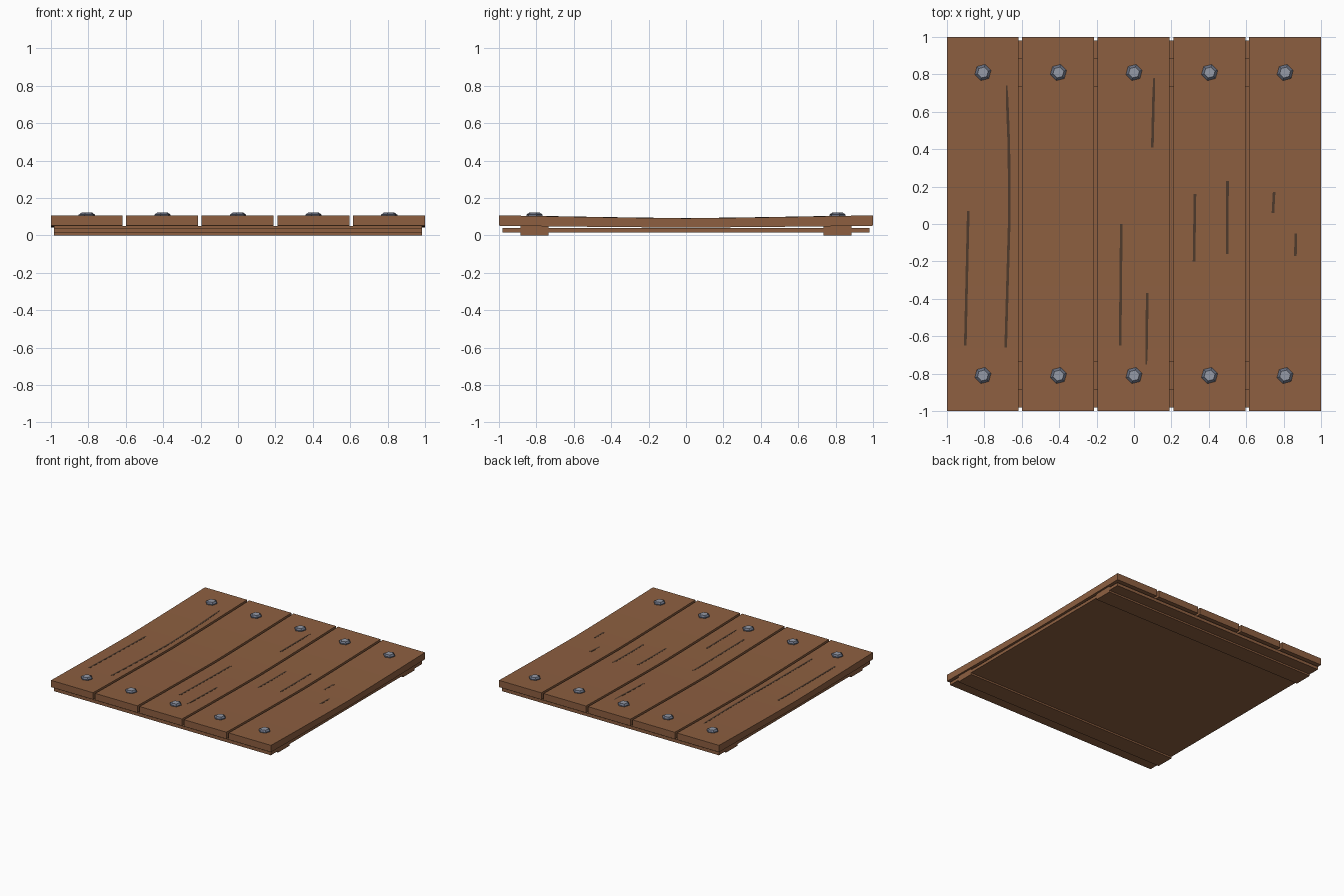
import bpy
import bmesh
import math

cube = bpy.data.objects.get("Cube")
if cube:
    bpy.data.objects.remove(cube, do_unlink=True)


def material(name, rgb):
    linear = [((c / 255 + 0.055) / 1.055) ** 2.4 for c in rgb] + [1]
    mat = bpy.data.materials.new(name)
    mat.use_nodes = True
    mat.diffuse_color = linear
    bsdf = next(n for n in mat.node_tree.nodes if n.type == "BSDF_PRINCIPLED")
    bsdf.inputs["Base Color"].default_value = linear
    return mat


WOOD = material("brown wood", (141, 95, 64))
CRACK = material("dark crack", (78, 58, 44))
STEEL = material("grey steel", (150, 155, 167))
DARK_STEEL = material("dark steel", (104, 110, 126))


def make_object(name, bm, *mats):
    bmesh.ops.recalc_face_normals(bm, faces=bm.faces)
    mesh = bpy.data.meshes.new(name)
    bm.to_mesh(mesh)
    bm.free()
    for mat in mats:
        mesh.materials.append(mat)
    obj = bpy.data.objects.new(name, mesh)
    bpy.context.collection.objects.link(obj)
    return obj


def sag(y):
    """Height of the plank tops, lowest in the middle."""
    return 0.091 + 0.016 * abs(y) ** 1.3


def swept_bar(name, sections, mat):
    """Skin a bar through rectangles (y, left, right, bottom, top)."""
    bm = bmesh.new()
    rings = []
    for y, x0, x1, z0, z1 in sections:
        corners = ((x0, z0), (x1, z0), (x1, z1), (x0, z1))
        rings.append([bm.verts.new((x, y, z)) for x, z in corners])
    for a, b in zip(rings, rings[1:]):
        for i in range(4):
            j = (i + 1) % 4
            bm.faces.new((a[i], a[j], b[j], b[i]))
    bm.faces.new(rings[0])
    bm.faces.new(rings[-1])
    return make_object(name, bm, mat)


def box(name, x, y0, y1, z0, z1):
    return swept_bar(name, [(y, -x, x, z0, z1) for y in (y0, y1)], WOOD)


# Sagging top planks
edges = [-1.01, -0.608, -0.205, 0.2, 0.605, 1.01]
for n, (left, right) in enumerate(zip(edges, edges[1:])):
    stations = [i / 6 - 1 for i in range(13)]
    swept_bar(f"plank_{n + 1}",
              [(y, left + 0.01, right - 0.01, sag(y) * 0.6 - 0.013, sag(y))
               for y in stations], WOOD)

# Backing board and cross battens
box("backing_board", 0.985, -0.98, 0.98, 0.014, 0.039)
box("front_batten", 0.985, -0.885, -0.735, 0, 0.049)
box("back_batten", 0.985, 0.735, 0.885, 0, 0.049)

# Thin cracks along the grain, as (x, y) paths
cracks = [
    [(-0.886, 0.07), (-0.902, -0.65)],
    [(-0.681, 0.74), (-0.669, 0.42), (-0.666, 0.05), (-0.686, -0.66)],
    [(0.107, 0.78), (0.098, 0.41)],
    [(-0.068, 0), (-0.074, -0.65)],
    [(0.071, -0.37), (0.066, -0.75)],
    [(0.326, 0.16), (0.321, -0.2)],
    [(0.5, 0.23), (0.498, -0.16)],
    [(0.749, 0.17), (0.743, 0.06)],
    [(0.865, -0.05), (0.863, -0.17)],
]
for n, path in enumerate(cracks):
    sections = []
    for (xa, ya), (xb, yb) in zip(path, path[1:]):
        for i in range(5):
            x, y = xa + (xb - xa) * i / 4, ya + (yb - ya) * i / 4
            if i or not sections:
                width = 0.004 if abs(y) > 0.7 else 0.007
                sections.append((y, x - width, x + width,
                                 sag(y) - 0.001, sag(y) + 0.0012))
    swept_bar(f"crack_{n + 1}", sections, CRACK)


# Hexagonal bolts with bevelled rims
def bolt(name, x, y):
    bm = bmesh.new()
    rings = []
    for radius, z in ((0.045, 0.095), (0.045, 0.11), (0.03, 0.121)):
        rings.append([bm.verts.new((x + radius * math.cos(math.radians(a)),
                                    y + radius * math.sin(math.radians(a)), z))
                      for a in range(15, 375, 60)])
    for a, b in zip(rings, rings[1:]):
        for i in range(6):
            j = (i + 1) % 6
            bm.faces.new((a[i], a[j], b[j], b[i])).material_index = 1
    bm.faces.new(rings[0][::-1])
    bm.faces.new(rings[-1])
    make_object(name, bm, STEEL, DARK_STEEL)


for side, y in (("front", -0.81), ("back", 0.81)):
    for n in range(5):
        bolt(f"{side}_bolt_{n + 1}", 0.404 * (n - 2), y)
